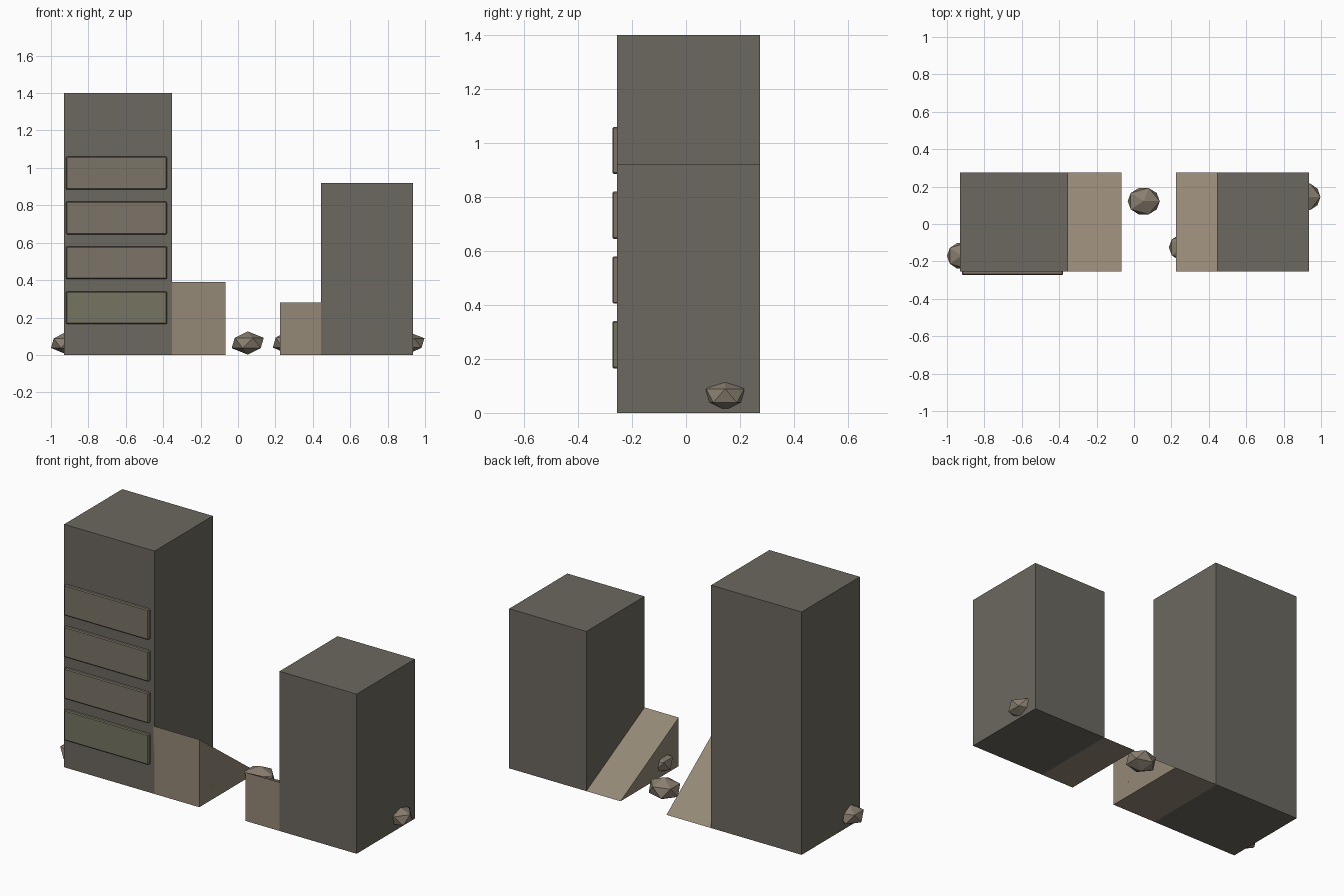
import bpy, bmesh, math
from mathutils import Matrix

if "Cube" in bpy.data.objects:
    bpy.data.objects.remove(bpy.data.objects["Cube"])

Y0, Y1 = -0.255, 0.275


def material(name, rgb):
    m = bpy.data.materials.new(name)
    m.diffuse_color = (*rgb, 1)
    m.use_nodes = True
    m.node_tree.nodes["Principled BSDF"].inputs["Base Color"].default_value = m.diffuse_color
    return m


def add_object(name, bm, mat):
    bmesh.ops.recalc_face_normals(bm, faces=bm.faces)
    me = bpy.data.meshes.new(name)
    bm.to_mesh(me)
    bm.free()
    me.materials.append(mat)
    ob = bpy.data.objects.new(name, me)
    bpy.context.collection.objects.link(ob)
    return ob


def box(name, x0, x1, y0, y1, z0, z1, mat):
    bm = bmesh.new()
    bmesh.ops.create_cube(bm, size=1)
    bmesh.ops.scale(bm, vec=(x1 - x0, y1 - y0, z1 - z0), verts=bm.verts)
    bmesh.ops.translate(bm, vec=((x0 + x1) / 2, (y0 + y1) / 2, (z0 + z1) / 2), verts=bm.verts)
    return add_object(name, bm, mat)


def wedge(name, x0, x1, height, mat):
    # Triangular side profile, tall at the front, extruded along x
    bm = bmesh.new()
    face = bm.faces.new([bm.verts.new((x0, y, z)) for y, z in ((Y0, 0), (Y1, 0), (Y0, height))])
    ext = bmesh.ops.extrude_face_region(bm, geom=[face])
    moved = [v for v in ext["geom"] if isinstance(v, bmesh.types.BMVert)]
    bmesh.ops.translate(bm, vec=(x1 - x0, 0, 0), verts=moved)
    return add_object(name, bm, mat)


def rock(name, loc, size, turn, mat):
    bm = bmesh.new()
    bmesh.ops.create_icosphere(bm, subdivisions=1, radius=1)
    bmesh.ops.rotate(bm, matrix=Matrix.Rotation(math.radians(turn), 3, 'Z'), verts=bm.verts)
    bmesh.ops.scale(bm, vec=size, verts=bm.verts)
    bmesh.ops.translate(bm, vec=loc, verts=bm.verts)
    return add_object(name, bm, mat)


stone = material("dark_stone", (0.15, 0.14, 0.115))
rubble = material("rubble", (0.30, 0.25, 0.18))
slab = material("slab", (0.20, 0.175, 0.135))
mossy = material("mossy_slab", (0.18, 0.175, 0.12))
rock_mat = material("rock", (0.25, 0.21, 0.16))

# Two broken wall blocks
box("tall_wall", -0.93, -0.353, Y0, Y1, 0, 1.40, stone)
box("short_wall", 0.443, 0.935, Y0, Y1, 0, 0.92, stone)

# Sloped rubble ramps on the inner sides
wedge("left_ramp", -0.36, -0.068, 0.39, rubble)
wedge("right_ramp", 0.225, 0.46, 0.28, rubble)

# Facing slabs on the tall wall
for i in range(4):
    z = 0.165 + 0.24 * i
    plate = box(f"facing_slab_{i + 1}", -0.92, -0.38, -0.273, -0.245, z, z + 0.175,
                mossy if i == 0 else slab)
    bev = plate.modifiers.new("edge", 'BEVEL')
    bev.width = 0.005
    bev.segments = 1

# Loose rocks along the base
rocks = [
    ((-0.922, -0.17, 0.063), (0.087, 0.08, 0.058), 0),
    ((-0.145, -0.13, 0.063), (0.088, 0.08, 0.058), 0),
    ((0.052, 0.122, 0.064), (0.096, 0.083, 0.062), 0),
    ((0.265, -0.125, 0.066), (0.088, 0.08, 0.06), 0),
    ((0.918, 0.145, 0.064), (0.088, 0.083, 0.056), 0),
]
for i, (loc, size, turn) in enumerate(rocks):
    rock(f"rock_{i + 1}", loc, size, turn, rock_mat)
